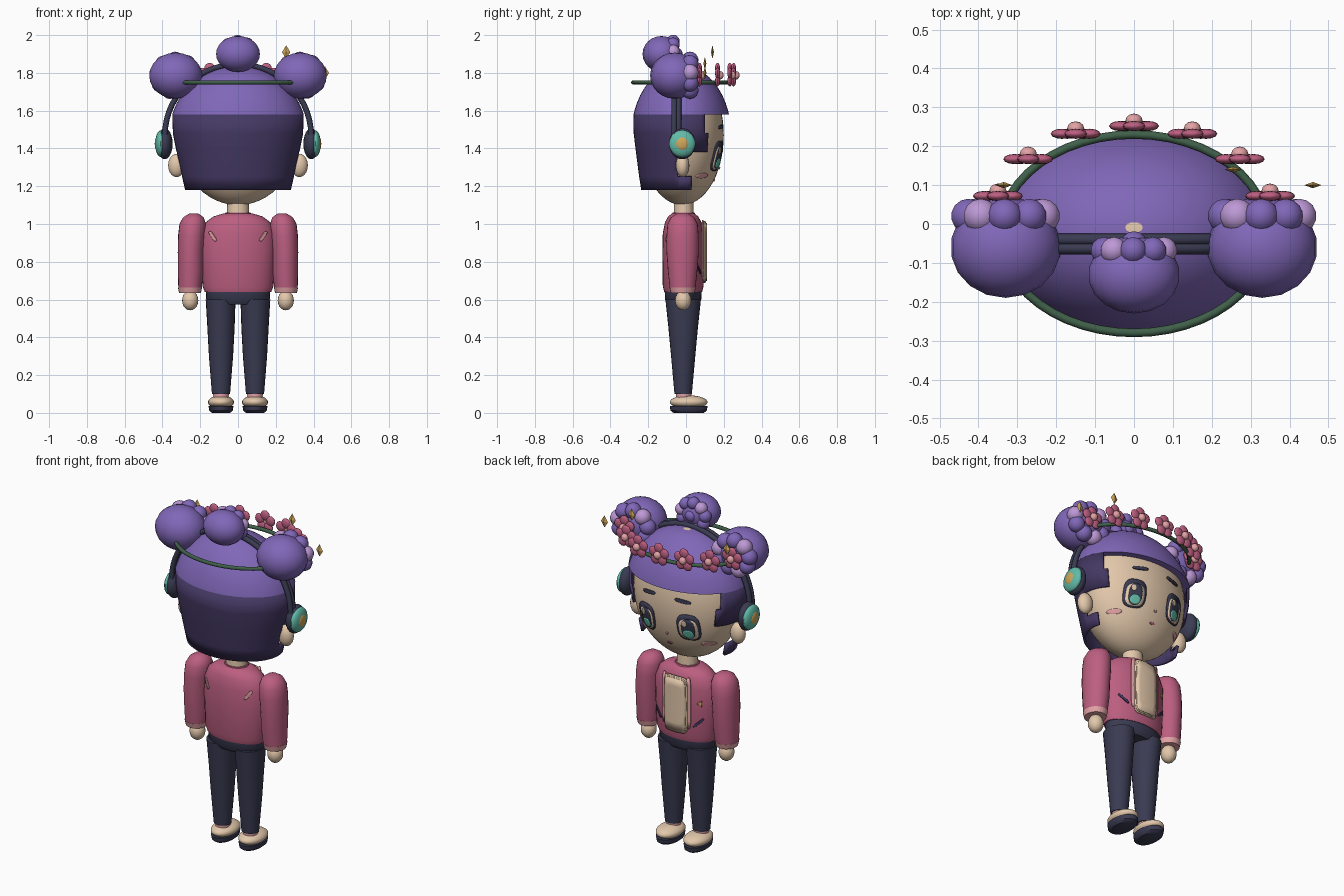
import bpy, bmesh, math
from mathutils import Matrix, Vector

cube = bpy.data.objects.get("Cube")
if cube:
    bpy.data.objects.remove(cube)


def paint(name, code):
    lin = [((int(code[i:i + 2], 16) / 255 + 0.055) / 1.055) ** 2.4 for i in (0, 2, 4)]
    m = bpy.data.materials.new(name)
    m.use_nodes = True
    m.diffuse_color = (*lin, 1)
    m.node_tree.nodes["Principled BSDF"].inputs["Base Color"].default_value = (*lin, 1)
    return m


SKIN = paint("cream skin", "E3C8AB")
PURPLE = paint("purple", "8067B8")
DARK = paint("dark purple", "443863")
LILAC = paint("lilac", "BD99D6")
PINK = paint("rose pink", "BC5F80")
PALE = paint("pale pink", "E3A3A6")
NAVY = paint("navy", "3A3B52")
TEAL = paint("teal", "62BBA8")
GOLD = paint("gold", "D0A75A")
GREEN = paint("leaf green", "40604A")


def finish(name, bm, mat, smooth=True):
    me = bpy.data.meshes.new(name)
    bm.to_mesh(me)
    bm.free()
    me.materials.append(mat)
    ob = bpy.data.objects.new(name, me)
    bpy.context.collection.objects.link(ob)
    if smooth:
        bpy.ops.object.select_all(action="DESELECT")
        ob.select_set(True)
        bpy.context.view_layer.objects.active = ob
        bpy.ops.object.shade_smooth_by_angle(angle=math.radians(40))
    return ob


def ball(name, loc, size, mat, seg=20, cut=None):
    bm = bmesh.new()
    bmesh.ops.create_uvsphere(bm, u_segments=seg, v_segments=seg * 2 // 3, radius=1,
                              matrix=Matrix.LocRotScale(Vector(loc), None, Vector(size)))
    if cut:
        bmesh.ops.bisect_plane(bm, geom=bm.verts[:] + bm.edges[:] + bm.faces[:],
                               plane_co=(0, 0, cut), plane_no=(0, 0, -1), clear_outer=True)
        bmesh.ops.holes_fill(bm, edges=[e for e in bm.edges if e.is_boundary])
    return finish(name, bm, mat)


def loft(name, rings, mat, seg=24, keep=None):
    """Elliptical rings (z, cx, cy, rx, ry), capped, or trimmed by a rule."""
    bm = bmesh.new()
    rows = [[bm.verts.new((cx + rx * math.cos(k * math.tau / seg),
                           cy + ry * math.sin(k * math.tau / seg), z)) for k in range(seg)]
            for z, cx, cy, rx, ry in rings]
    for a, b in zip(rows, rows[1:]):
        for k in range(seg):
            n = (k + 1) % seg
            bm.faces.new((a[k], a[n], b[n], b[k]))
    if keep:
        gone = [f for f in bm.faces if not keep(f.calc_center_median())]
        bmesh.ops.delete(bm, geom=gone, context="FACES")
    else:
        bm.faces.new(rows[0][::-1])
        bm.faces.new(rows[-1])
    return finish(name, bm, mat)


def tube(name, pts, r, mat, cyclic=False):
    cu = bpy.data.curves.new(name, "CURVE")
    cu.dimensions = "3D"
    cu.bevel_depth, cu.bevel_resolution = r, 2
    sp = cu.splines.new("POLY")
    sp.points.add(len(pts) - 1)
    for p, co in zip(sp.points, pts):
        p.co = (*co, 1)
    sp.use_cyclic_u = cyclic
    cu.materials.append(mat)
    ob = bpy.data.objects.new(name, cu)
    bpy.context.collection.objects.link(ob)
    bpy.ops.object.select_all(action="DESELECT")
    ob.select_set(True)
    bpy.context.view_layer.objects.active = ob
    bpy.ops.object.convert(target="MESH")


def skull_y(x, z):
    return -0.02 + 0.22 * math.sqrt(max(0.01, 1 - (x / 0.32) ** 2 - ((z - 1.47) / 0.37) ** 2))


def chest_y(x, z):
    return -0.015 + 0.11 * math.sqrt(max(0.01, 1 - (x / 0.195) ** 2))


def back_y(x, z):
    return -0.03 - chest_y(x, z)


def plate(name, surf, cx, cz, rx, rz, lift, mat, power=2.0, tilt=0.0, side=1, seg=24):
    """Thin rounded plate that follows a curved surface."""
    bm = bmesh.new()

    def put(f, t):
        c, s = math.cos(t), math.sin(t)
        u = f * rx * math.copysign(abs(c) ** (2 / power), c)
        v = f * rz * math.copysign(abs(s) ** (2 / power), s)
        x = cx + u * math.cos(tilt) - v * math.sin(tilt)
        z = cz + u * math.sin(tilt) + v * math.cos(tilt)
        return bm.verts.new((x, surf(x, z) + side * lift, z))
    mid = put(0, 0)
    rows = [[put(f, k * math.tau / seg) for k in range(seg)] for f in (0.35, 0.7, 1)]
    for k in range(seg):
        n = (k + 1) % seg
        bm.faces.new((mid, rows[0][k], rows[0][n]))
        for a, b in zip(rows, rows[1:]):
            bm.faces.new((a[k], b[k], b[n], a[n]))
    bm.normal_update()
    for f in bm.faces:
        if f.normal.y * side < 0:
            f.normal_flip()
    ob = finish(name, bm, mat)
    mod = ob.modifiers.new("thickness", "SOLIDIFY")
    mod.thickness = 0.006
    mod.offset = -1


# Head and hair
ball("head", (0, -0.02, 1.47), (0.32, 0.22, 0.37), SKIN, 40)
ball("hair_cap", (0, -0.025, 1.47), (0.365, 0.265, 0.37), PURPLE, 40, cut=1.58)


def hair_rule(c):
    return c.y < (0.03 if c.z < 1.25 else -0.05 if c.z < 1.38 else 0.11)


back = loft("back_hair", [(1.18, 0, -0.025, 0.28, 0.212), (1.25, 0, -0.025, 0.296, 0.223),
                          (1.38, 0, -0.025, 0.325, 0.24), (1.48, 0, -0.025, 0.345, 0.252),
                          (1.58, 0, -0.025, 0.347, 0.253)], DARK, 72, hair_rule)
shell = back.modifiers.new("thickness", "SOLIDIFY")
shell.thickness = 0.015
shell.offset = -1


# Buns with a ring of small curls on the face side
def bun(name, x, y, z, size, ring, curl):
    ball(name, (x, y, z), size, PURPLE, 18)
    fy = y + size[1] * 0.62
    for i in range(9):
        t = i * math.tau / 9 + 0.2
        ball(name + "_curl", (x + ring * math.cos(t), fy, z + ring * 0.85 * math.sin(t)),
             (curl, curl, curl), LILAC if i % 3 == 0 else PURPLE, 14)
    ball(name + "_centre", (x, fy + 0.015, z), (curl, curl, curl), PURPLE, 14)


for s, side in ((1, "left"), (-1, "right")):
    bun(side + "_bun", s * 0.33, -0.06, 1.785, (0.142, 0.13, 0.122), 0.097, 0.045)
bun("top_bun", 0, -0.13, 1.9, (0.118, 0.1, 0.095), 0.078, 0.035)

# Flower crown
tube("crown_vine", [(0.345 * math.cos(k * math.tau / 48), -0.025 + 0.255 * math.sin(k * math.tau / 48), 1.75)
                    for k in range(48)], 0.011, GREEN, True)
for x, y in ((0, 0.252), (0.15, 0.232), (-0.15, 0.232), (0.272, 0.167), (-0.272, 0.167),
             (0.35, 0.072), (-0.35, 0.072)):
    for i in range(5):
        t = math.pi / 2 + i * math.tau / 5
        ball("flower_petal", (x + 0.037 * math.cos(t), y, 1.787 + 0.037 * math.sin(t)),
             (0.029, 0.013, 0.029), PINK, 12)
    ball("flower_centre", (x, y + 0.014, 1.787), (0.022, 0.018, 0.022), PALE, 12)

# Gold sparkles
for x, y, z in ((0.255, 0.14, 1.91), (0.46, 0.1, 1.8), (-0.335, 0.1, 1.85)):
    bm = bmesh.new()
    bmesh.ops.create_uvsphere(bm, u_segments=4, v_segments=2, radius=1,
                              matrix=Matrix.LocRotScale(Vector((x, y, z)), None, Vector((0.022, 0.008, 0.036))))
    finish("sparkle", bm, GOLD, False)

# Headphones
for y in (-0.063, -0.04):
    tube("headphone_band", [(0.387 * math.cos(k * math.pi / 28), y, 1.47 + 0.375 * math.sin(k * math.pi / 28))
                            for k in range(29)], 0.015, NAVY)

for s, side in ((1, "left"), (-1, "right")):
    ball(side + "_ear_pad", (s * 0.388, -0.02, 1.425), (0.042, 0.07, 0.082), NAVY)
    ball(side + "_ear_cup", (s * 0.41, -0.02, 1.425), (0.028, 0.07, 0.07), TEAL)
    ball(side + "_cup_badge", (s * 0.425, -0.02, 1.425), (0.016, 0.042, 0.042), GOLD, 12)
    ball(side + "_ear", (s * 0.325, -0.018, 1.31), (0.045, 0.036, 0.062), SKIN, 16)

    # Face details
    ex = s * 0.135
    plate(side + "_eye_rim", skull_y, ex, 1.36, 0.062, 0.08, 0.005, NAVY, 3)
    plate(side + "_eye_white", skull_y, ex, 1.35, 0.05, 0.062, 0.008, SKIN, 3)
    plate(side + "_iris", skull_y, ex, 1.353, 0.036, 0.06, 0.011, NAVY, 2.5)
    plate(side + "_iris_glow", skull_y, ex, 1.322, 0.028, 0.026, 0.014, TEAL, 2.2)
    plate(side + "_eye_shine", skull_y, ex + 0.015, 1.385, 0.013, 0.017, 0.014, SKIN, 2)
    plate(side + "_eyebrow", skull_y, s * 0.11, 1.515, 0.045, 0.01, 0.005, NAVY, 3, -s * 0.12)
    plate(side + "_blush", skull_y, s * 0.21, 1.255, 0.03, 0.013, 0.005, PALE)

    # Arms and hands
    ax = s * 0.25
    loft(side + "_sleeve", [(0.66, ax + s * 0.004, -0.018, 0.062, 0.068), (0.75, ax, -0.018, 0.068, 0.078),
                            (0.85, ax, -0.018, 0.069, 0.085), (0.94, ax - s * 0.005, -0.018, 0.072, 0.085),
                            (1.0, ax - s * 0.01, -0.018, 0.07, 0.08), (1.035, ax - s * 0.014, -0.018, 0.055, 0.062),
                            (1.055, ax - s * 0.016, -0.018, 0.025, 0.03)], PINK)
    loft(side + "_cuff", [(0.635, ax + s * 0.004, -0.018, 0.058, 0.062),
                          (0.665, ax + s * 0.004, -0.018, 0.064, 0.07)], PALE)
    ball(side + "_hand", (s * 0.253, -0.015, 0.595), (0.043, 0.043, 0.052), SKIN, 16)

    # Legs and shoes
    lx = s * 0.09
    loft(side + "_leg", [(0.1, lx, -0.015, 0.048, 0.046), (0.3, lx, -0.015, 0.064, 0.064),
                         (0.45, lx, -0.015, 0.072, 0.078), (0.6, lx + s * 0.002, -0.015, 0.079, 0.094)], NAVY)
    loft(side + "_ankle", [(0.07, lx, -0.012, 0.04, 0.04), (0.112, lx, -0.012, 0.042, 0.042)], PALE)
    ball(side + "_shoe", (lx, 0.014, 0.057), (0.069, 0.1, 0.036), SKIN)
    loft(side + "_sole", [(0, lx, 0.014, 0.048, 0.08), (0.012, lx, 0.014, 0.062, 0.096),
                          (0.036, lx, 0.014, 0.066, 0.1)], NAVY)

    # Jacket trims
    plate(side + "_back_stripe", back_y, s * 0.135, 0.935, 0.008, 0.03, 0.005, PALE, 4, -s * 0.6, -1)
    plate(side + "_pocket_line", chest_y, s * 0.13, 0.76, 0.006, 0.035, 0.005, DARK, 4, -s * 0.8)
    plate(side + "_lapel", chest_y, s * 0.078, 0.87, 0.014, 0.15, 0.006, PALE, 4)

plate("nose", skull_y, 0, 1.295, 0.008, 0.006, 0.006, PALE)
plate("mouth", skull_y, 0, 1.23, 0.016, 0.006, 0.005, PINK)

# Body
loft("neck", [(1.0, 0, -0.012, 0.06, 0.055), (1.14, 0, -0.012, 0.056, 0.05)], SKIN)
loft("collar", [(1.025, 0, -0.012, 0.085, 0.07), (1.06, 0, -0.012, 0.066, 0.058)], PINK)
loft("jacket", [(0.64, 0, -0.015, 0.176, 0.1), (0.67, 0, -0.015, 0.187, 0.108), (0.85, 0, -0.015, 0.195, 0.11),
                (0.95, 0, -0.015, 0.193, 0.108), (1.01, 0, -0.015, 0.17, 0.096),
                (1.04, 0, -0.015, 0.13, 0.08), (1.055, 0, -0.015, 0.08, 0.06)], PINK, 32)
loft("hips", [(0.575, 0, -0.015, 0.145, 0.08), (0.6, 0, -0.015, 0.168, 0.096),
              (0.65, 0, -0.015, 0.17, 0.098)], NAVY, 32)
for k in range(3):
    plate("shirt_front", chest_y, 0, 0.852, 0.076 - k * 0.004, 0.165 - k * 0.006, 0.007 + k * 0.005, SKIN, 7)
plate("chest_pin", chest_y, -0.14, 0.875, 0.016, 0.02, 0.008, GOLD, 2, 0, 1, 3)
